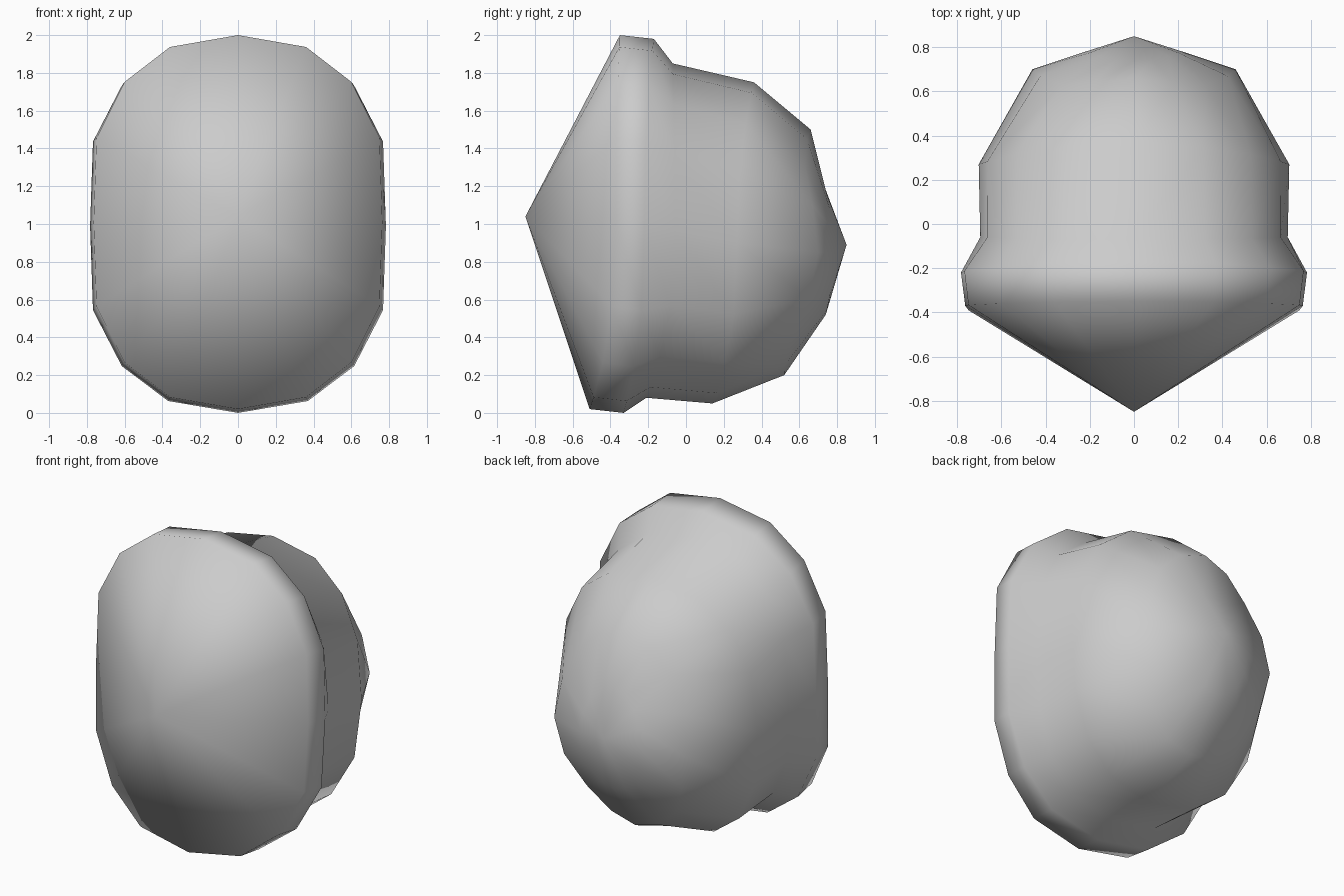
import bpy, bmesh
from math import sin, cos, pi

if "Cube" in bpy.data.objects:
    bpy.data.objects.remove(bpy.data.objects["Cube"])

SIDES = 16
# Each ring: (top y, top z), (side y, width), (bottom y, bottom z), roundness, side pinch, corner y shift
RINGS = [
    ((-0.35, 2.00), (-0.37, 0.80), (-0.51, 0.02), 0.83, 0.955, 0.0),   # front rim
    ((-0.17, 1.98), (-0.22, 0.82), (-0.33, 0.00), 0.83, 0.955, 0.0),   # back of rim
    ((-0.07, 1.85), (-0.06, 0.71), (-0.21, 0.08), 0.83, 0.98, 0.0),    # groove
    ((0.36, 1.75), (0.27, 0.71), (0.14, 0.05), 0.85, 0.99, 0.0),       # dome
    ((0.66, 1.50), (0.70, 0.46), (0.52, 0.20), 1.0, 1.0, -0.05),
    ((0.74, 1.18), (0.78, 0.22), (0.74, 0.52), 1.0, 1.0, 0.0),
]


def power(v, p):
    return abs(v) ** p * (1 if v >= 0 else -1)


def add_ring(bm, top, side, bottom, p, pinch, shift):
    verts = []
    mid, half = (top[1] + bottom[1]) / 2, (top[1] - bottom[1]) / 2
    for i in range(SIDES):
        a = 2 * pi * i / SIDES
        x = side[1] * power(sin(a), p) * (pinch if i % 8 == 4 else 1)
        z = mid + half * power(cos(a), p)
        end = top[0] if cos(a) > 0 else bottom[0]
        y = side[0] + (end - side[0]) * cos(a) ** 2 + shift * sin(2 * a) ** 2
        verts.append(bm.verts.new((x, y, z)))
    return verts


# Pointed front cap, groove and rounded back, skinned ring to ring
bm = bmesh.new()
rings = [add_ring(bm, *r) for r in RINGS]
front = bm.verts.new((0, -0.85, 1.04))
back = bm.verts.new((0, 0.85, 0.89))
for i in range(SIDES):
    j = (i + 1) % SIDES
    bm.faces.new((front, rings[0][i], rings[0][j]))
    bm.faces.new((back, rings[-1][j], rings[-1][i]))
    for a, b in zip(rings, rings[1:]):
        bm.faces.new((a[i], b[i], b[j], a[j]))
bmesh.ops.recalc_face_normals(bm, faces=bm.faces[:])
for f in bm.faces:
    f.smooth = True
mesh = bpy.data.meshes.new("capped_shell")
bm.to_mesh(mesh)
bm.free()
bpy.context.collection.objects.link(bpy.data.objects.new("capped_shell", mesh))
